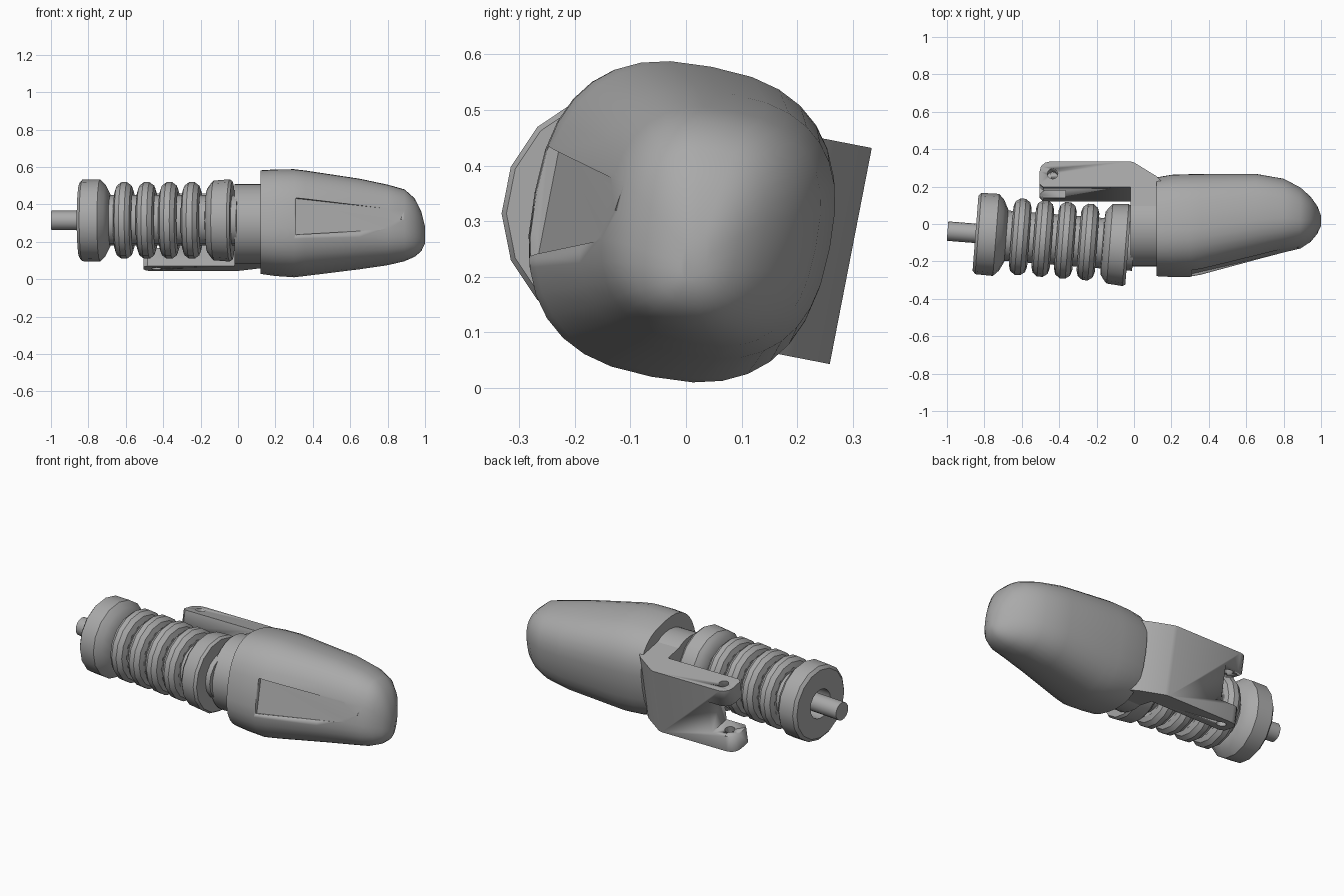
import bpy, bmesh, math
from math import sin, cos, pi
from mathutils import Matrix, Vector

cube = bpy.data.objects.get("Cube")
if cube:
    bpy.data.objects.remove(cube, do_unlink=True)

grey = bpy.data.materials.new("plain grey")
grey.use_nodes = True
grey.diffuse_color = (0.4, 0.4, 0.4, 1)
grey.node_tree.nodes["Principled BSDF"].inputs["Base Color"].default_value = (0.4, 0.4, 0.4, 1)

# The body and bracket are rolled about x; the spring is slightly yawed
ROLL = Matrix.Rotation(math.radians(-11), 4, 'X')
BASE = Matrix.Translation((0, 0, 0.295)) @ ROLL
SPRING = Matrix.Translation((0, -0.116, 0.314)) @ Matrix.Rotation(-0.078, 4, 'Z')


def make(name, bm, matrix, smooth=35):
    bmesh.ops.transform(bm, matrix=matrix, verts=bm.verts)
    bmesh.ops.recalc_face_normals(bm, faces=bm.faces)
    mesh = bpy.data.meshes.new(name)
    bm.to_mesh(mesh)
    bm.free()
    obj = bpy.data.objects.new(name, mesh)
    bpy.context.collection.objects.link(obj)
    mesh.materials.append(grey)
    select(obj)
    bpy.ops.object.shade_smooth_by_angle(angle=math.radians(smooth))
    return obj


def select(obj):
    bpy.ops.object.select_all(action='DESELECT')
    bpy.context.view_layer.objects.active = obj
    obj.select_set(True)


def loft(rings, closed=False):
    """Skin a list of point rings, capping the ends unless closed."""
    bm = bmesh.new()
    loops = [[bm.verts.new(p) for p in ring] for ring in rings]
    n = len(loops[0])
    pairs = list(zip(loops, loops[1:]))
    if closed:
        pairs.append((loops[-1], loops[0]))
    for a, b in pairs:
        for i in range(n):
            j = (i + 1) % n
            bm.faces.new((a[i], a[j], b[j], b[i]))
    if not closed:
        bm.faces.new(loops[0])
        bm.faces.new(loops[-1])
    return bm


def turned(name, profile, sides=16, closed=False):
    """Turn an (x, radius) profile about the spring axis."""
    rings = [[(x, r * cos(2 * pi * i / sides), r * sin(2 * pi * i / sides))
              for i in range(sides)] for x, r in profile]
    return make(name, loft(rings, closed), SPRING)


def prism(name, outline, z0, z1, matrix):
    return make(name, loft([[(x, y, z) for x, y in outline] for z in (z0, z1)]), matrix)


def cut(obj, cutter):
    cutter.hide_render = True
    select(obj)
    mod = obj.modifiers.new("cut", 'BOOLEAN')
    mod.operation = 'DIFFERENCE'
    mod.solver = 'EXACT'
    mod.object = cutter
    bpy.ops.object.modifier_apply(modifier=mod.name)
    bpy.data.objects.remove(cutter, do_unlink=True)


# Tapered body: x, centre y, centre z, half width, half height
stations = [
    (0.12, -0.015, 0.305, 0.258, 0.272),
    (0.20, -0.010, 0.302, 0.267, 0.280),
    (0.30, -0.008, 0.299, 0.268, 0.284),
    (0.36, -0.002, 0.299, 0.263, 0.277),
    (0.65, 0.038, 0.295, 0.225, 0.238),
    (0.80, 0.045, 0.290, 0.192, 0.212),
    (0.89, 0.032, 0.288, 0.158, 0.190),
    (0.945, 0.025, 0.276, 0.115, 0.155),
    (0.98, 0.022, 0.255, 0.070, 0.105),
    (1.00, 0.018, 0.235, 0.025, 0.045),
]
SIDES = 32
rings = []
for x, cy, cz, ry, rz in stations:
    ring = []
    for i in range(SIDES):
        a = 2 * pi * i / SIDES
        y = math.copysign(abs(cos(a)) ** 0.78, cos(a)) * ry
        z = math.copysign(abs(sin(a)) ** 0.78, sin(a)) * rz
        ring.append(ROLL @ Vector((x, y, z)) + Vector((0, cy, cz)))
    rings.append(ring)
body = make("body", loft(rings), Matrix())

# Flat tapered panel let into the front of the body
panel = []
for x, depth, low, high in ((0.31, -0.25, -0.11, 0.09), (0.87, -0.13, -0.05, 0.05)):
    panel.append([(x, depth, low), (x, depth, high), (x, -0.5, high), (x, -0.5, low)])
cut(body, make("panel_cutter", loft(panel), BASE))

# Round neck between the body and the spring collar
bm = bmesh.new()
bmesh.ops.create_cone(bm, cap_ends=True, segments=32, radius1=0.213, radius2=0.213, depth=0.2)
make("neck", bm, Matrix.Translation((0.08, -0.015, 0.297)) @ Matrix.Rotation(pi / 2, 4, 'Y'))

# Side bracket with rounded lugs, a slot between them and a pin hole
outline = [(-0.02, 0.0), (-0.02, 0.162), (-0.485, 0.162), (-0.505, 0.18)]
outline += [(-0.45 - 0.055 * cos(a), 0.247 + 0.055 * sin(a)) for a in (0, pi / 6, pi / 3, pi / 2)]
outline += [(-0.02, 0.302), (0.0, 0.297), (0.12, 0.222), (0.22, 0.12), (0.22, 0.0)]
bracket = prism("bracket", outline, -0.198, 0.198, BASE)
slot = [(-0.6, 0.1), (-0.365, 0.1), (-0.365, 0.4), (-0.6, 0.4)]
cut(bracket, prism("slot_cutter", slot, -0.1, 0.1, BASE))
hole = [(-0.435 + 0.028 * cos(i * pi / 6), 0.235 + 0.028 * sin(i * pi / 6)) for i in range(12)]
cut(bracket, prism("hole_cutter", hole, -0.3, 0.3, BASE))

# Rod, core, end cap and collar on the spring axis
turned("rod", [(-1.0, 0.052), (-0.7, 0.052)])
turned("spring_core", [(-0.74, 0.135), (0.0, 0.135)])
turned("end_cap", [(-0.76, 0.085), (-0.85, 0.085), (-0.85, 0.2), (-0.835, 0.218),
                   (-0.74, 0.22), (-0.71, 0.19), (-0.685, 0.14), (-0.685, 0.085)], closed=True)
turned("collar", [(-0.17, 0.12), (-0.165, 0.17), (-0.145, 0.198), (-0.13, 0.213),
                  (-0.045, 0.22), (-0.03, 0.21), (-0.03, 0.12)])

# Separate spring coils
for k in range(4):
    cx = -0.61 + 0.121 * k
    coil = [(cx + 0.049 * cos(i * pi / 5), 0.157 + 0.05 * sin(i * pi / 5)) for i in range(10)]
    turned("coil_%d" % (k + 1), coil, closed=True)
